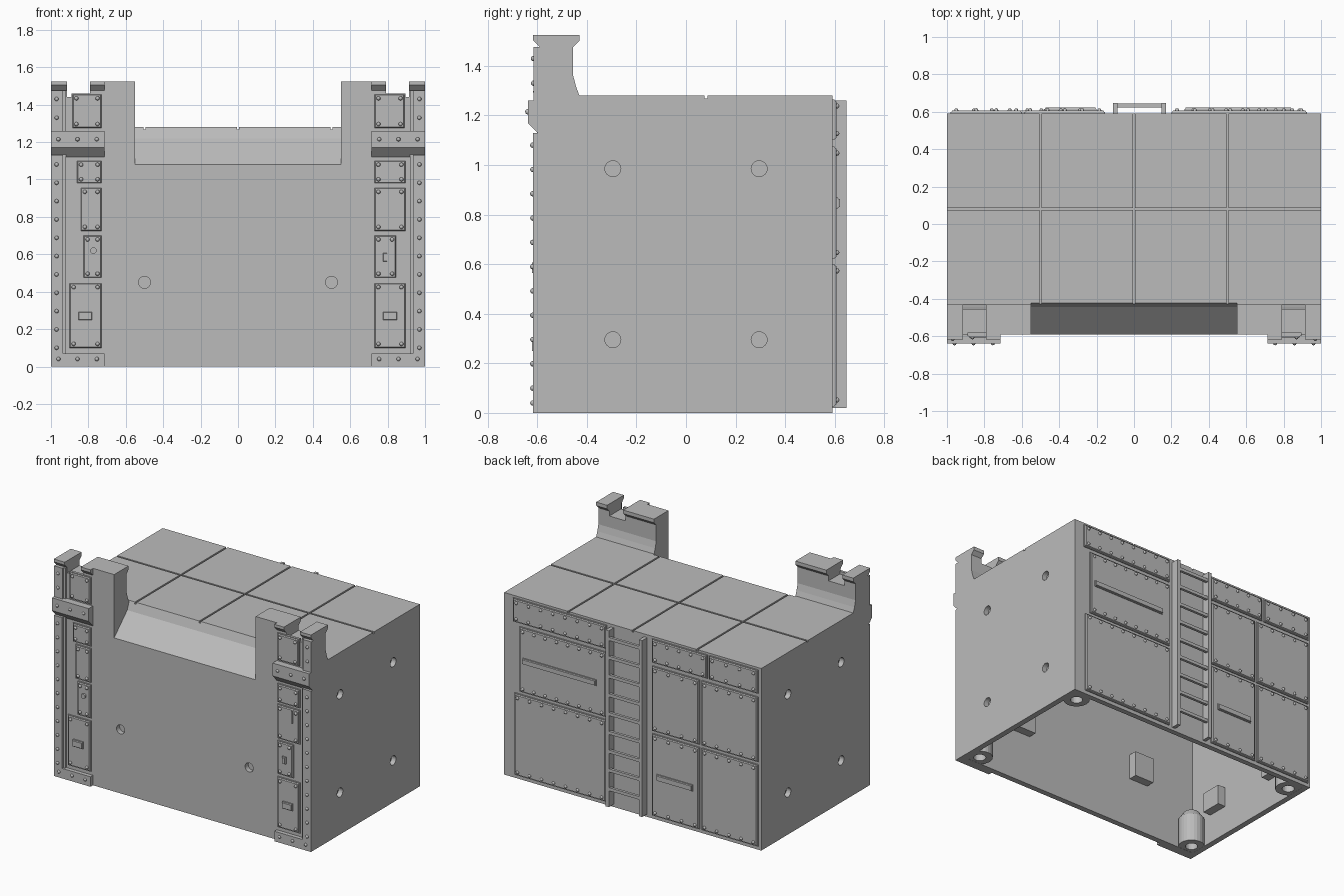
import bpy, bmesh, math
from mathutils import Matrix, Vector

if "Cube" in bpy.data.objects:
    bpy.data.objects.remove(bpy.data.objects["Cube"], do_unlink=True)

grey = bpy.data.materials.new("plain_grey")
grey.use_nodes = True
grey.diffuse_color = (0.5, 0.5, 0.5, 1)
grey.node_tree.nodes["Principled BSDF"].inputs["Base Color"].default_value = (0.5, 0.5, 0.5, 1)

FRONT, BACK, TOP = -0.59, 0.592, 1.28


def finish(name, bm, smooth=False):
    bmesh.ops.recalc_face_normals(bm, faces=bm.faces)
    mesh = bpy.data.meshes.new(name)
    bm.to_mesh(mesh)
    bm.free()
    mesh.materials.append(grey)
    for p in mesh.polygons:
        p.use_smooth = smooth
    ob = bpy.data.objects.new(name, mesh)
    bpy.context.collection.objects.link(ob)
    return ob


def add_box(bm, x0, x1, y0, y1, z0, z1):
    mid = Vector((x0 + x1, y0 + y1, z0 + z1)) / 2
    size = (abs(x1 - x0), abs(y1 - y0), abs(z1 - z0), 1)
    return bmesh.ops.create_cube(bm, size=1, matrix=Matrix.Translation(mid) @ Matrix.Diagonal(size))


def box(name, *dims):
    bm = bmesh.new()
    add_box(bm, *dims)
    return finish(name, bm)


def prism(name, outline, x0, x1):
    """Extrude a (y, z) outline along x."""
    bm = bmesh.new()
    face = bm.faces.new([bm.verts.new((x0, y, z)) for y, z in outline])
    new = bmesh.ops.extrude_face_region(bm, geom=[face])["geom"]
    bmesh.ops.translate(bm, vec=(x1 - x0, 0, 0), verts=[v for v in new if isinstance(v, bmesh.types.BMVert)])
    return finish(name, bm)


def peg(name, centre, axis, radius, depth):
    bm = bmesh.new()
    turn = Vector((0, 0, 1)).rotation_difference(Vector(axis)).to_matrix().to_4x4()
    bmesh.ops.create_cone(bm, cap_ends=True, segments=24, radius1=radius, radius2=radius,
                          depth=depth, matrix=Matrix.Translation(centre) @ turn)
    return finish(name, bm)


def cut(target, cutter):
    cutter.hide_render = True
    mod = target.modifiers.new("cut", 'BOOLEAN')
    mod.operation, mod.solver, mod.object = 'DIFFERENCE', 'EXACT', cutter
    bpy.context.view_layer.objects.active = target
    bpy.ops.object.modifier_apply(modifier=mod.name)
    bpy.data.objects.remove(cutter, do_unlink=True)


def plate(name, x0, x1, z0, z1, wall, out, rim=0.012):
    """Panel with a chamfered raised centre; out is -1 for front, 1 for back."""
    bm = bmesh.new()
    add_box(bm, x0, x1, wall - out * 0.01, wall + out * 0.008, z0, z1)
    bm.normal_update()
    face = max(bm.faces, key=lambda f: f.normal.y * out)
    bmesh.ops.inset_region(bm, faces=[face], thickness=rim * 0.6)
    bmesh.ops.inset_region(bm, faces=[face], thickness=rim * 0.5)
    bmesh.ops.translate(bm, vec=(0, out * 0.008, 0), verts=face.verts)
    return finish(name, bm)


def rivets(name, points):
    bm = bmesh.new()
    for p in points:
        bmesh.ops.create_uvsphere(bm, u_segments=8, v_segments=6, radius=0.011, matrix=Matrix.Translation(p))
    return finish(name, bm, True)


# Main block with the raised front towers
body = prism("body", [(FRONT, 0), (BACK, 0), (BACK, TOP), (-0.43, TOP), (-0.443, 1.315), (-0.455, 1.36),
                      (-0.455, 1.475), (-0.43, 1.5), (-0.43, 1.525), (FRONT, 1.525)], -1, 1)
cut(body, prism("centre_cut", [(-0.8, 1.08), (FRONT, 1.08), (-0.445, 1.22), (-0.42, 1.285),
                               (-0.42, 1.7), (-0.8, 1.7)], -0.55, 0.55))
cut(body, box("cavity", -0.96, 0.96, -0.55, 0.555, -0.5, 1.04))
for s in (-1, 1):
    cut(body, box("notch", s * 0.79, s * 0.915, -0.8, -0.3, 1.44, 1.7))

# Seams on the roof
for x in (-0.5, 0, 0.5):
    cut(body, box("seam", x - 0.006, x + 0.006, -0.5, 0.7, TOP - 0.012, 1.4))
cut(body, box("seam", -1.1, 1.1, 0.074, 0.086, TOP - 0.012, 1.4))

# Round sockets with a boss behind each one
for s in (-1, 1):
    cut(body, peg("socket", (s * 0.5, FRONT, 0.45), (0, 1, 0), 0.032, 0.07))
    box("front_boss", s * 0.5 - 0.075, s * 0.5 + 0.075, -0.552, -0.49, 0.36, 0.54)
    for y in (-0.295, 0.295):
        for z in (0.295, 0.985):
            cut(body, peg("socket", (s, y, z), (1, 0, 0), 0.032, 0.07))
            box("side_boss", s * 0.9, s * 0.962, y - 0.075, y + 0.075, z - 0.09, z + 0.05)

# Hollow corner posts under the block
for sx in (-1, 1):
    for sy in (-1, 1):
        bm = bmesh.new()
        outline = [(0.04, 0.1), (0.04, 0.001), (0.085, 0.001), (0.085, 0.2), (0.05, 0.25)]
        rings = [[bm.verts.new((sx * 0.9 + r * math.cos(a * math.tau / 24),
                                sy * 0.49 + r * math.sin(a * math.tau / 24), z))
                  for a in range(24)] for r, z in outline]
        for low, high in zip(rings, rings[1:]):
            for a in range(24):
                b = (a + 1) % 24
                bm.faces.new((low[a], low[b], high[b], high[a]))
        bm.faces.new(rings[0])
        bm.faces.new(rings[-1])
        finish("corner_post", bm)

# Riveted trim on the front corners
dots = []
for s in (-1, 1):
    box("edge_strip", s * 0.935, s, -0.618, -0.58, 0.07, 1.13)
    box("upper_edge_strip", s * 0.935, s, -0.615, -0.58, 1.25, 1.476)
    box("strip_lip", s * 0.92, s * 0.935, -0.602, -0.58, 0.07, 1.476)
    box("base_block", s * 0.715, s, -0.618, -0.58, 0, 0.07)
    prism("band", [(-0.58, 1.26), (-0.638, 1.26), (-0.638, 1.17), (FRONT, 1.12), (-0.58, 1.12)], s * 0.715, s)
    for x0, x1 in ((0.715, 0.79), (0.915, 1)):
        prism("tower_cap", [(-0.58, 1.525), (-0.618, 1.525), (-0.618, 1.505),
                            (FRONT, 1.476), (-0.58, 1.476)], s * x0, s * x1)
    dots += [(s * 0.97, -0.618, 0.1 + 0.098 * i) for i in range(11)]
    dots += [(s * 0.97, -0.615, z) for z in (1.33, 1.43)]
    for x in (0.755, 0.858, 0.96):
        dots += [(s * x, -0.618, 0.04), (s * x, -0.638, 1.215)]

# Front panels: side, inner x, outer x, bottom, top
panels = [(-1, 0.89, 1.27, 1.46), (-1, 0.865, 0.975, 1.105), (-1, 0.845, 0.72, 0.96),
          (-1, 0.83, 0.47, 0.705), (-1, 0.905, 0.095, 0.45), (1, 0.895, 1.27, 1.46),
          (1, 0.9, 0.975, 1.105), (1, 0.9, 0.72, 0.96), (1, 0.85, 0.47, 0.705), (1, 0.9, 0.095, 0.45)]
for s, outer, z0, z1 in panels:
    x0, x1 = sorted((s * 0.725, s * outer))
    plate("front_panel", x0, x1, z0, z1, FRONT, -1)
    dots += [(x, FRONT - 0.016, z) for x in (x0 + 0.026, x1 - 0.026) for z in (z0 + 0.026, z1 - 0.026)]
rivets("front_rivets", dots)

# Small fittings on the front panels
for x in (-0.817, 0.813):
    plate("panel_label", x - 0.04, x + 0.04, 0.245, 0.295, FRONT - 0.016, -1, 0.008)
plate("panel_switch", 0.772, 0.8, 0.56, 0.61, FRONT - 0.016, -1, 0.006)
peg("panel_knob", (-0.773, FRONT - 0.018, 0.62), (0, 1, 0), 0.017, 0.02)
box("panel_lever", 0.842, 0.852, -0.614, -0.6, 0.86, 0.95)

# Back panels: x range, z range
dots = []
rows = {"top": (1.1, 1.265), "middle": (0.62, 1.075), "bottom": (0.025, 0.6)}
columns = {"top": [(0.2, 0.925), (-0.585, -0.155), (-0.98, -0.6)],
           "middle": [(0.2, 0.875), (-0.525, -0.155), (-0.98, -0.54)],
           "bottom": [(0.2, 0.915), (-0.525, -0.155), (-0.98, -0.54)]}
for row, (z0, z1) in rows.items():
    for x0, x1 in columns[row]:
        plate(row + "_back_panel", x0, x1, z0, z1, BACK, 1)
        count = round((x1 - x0) / 0.09)
        for i in range(count):
            x = x0 + 0.03 + (x1 - x0 - 0.06) * i / (count - 1)
            dots += [(x, BACK + 0.016, z0 + 0.027), (x, BACK + 0.016, z1 - 0.027)]
rivets("back_rivets", dots)
plate("long_handle", 0.27, 0.845, 0.825, 0.868, BACK + 0.014, 1, 0.008)
plate("short_handle", -0.48, -0.2, 0.285, 0.33, BACK + 0.014, 1, 0.008)

# Ladder
for x in (-0.113, 0.147):
    box("ladder_rail", x, x + 0.025, BACK - 0.01, 0.648, 0.02, 1.26)
for i in range(9):
    z = 1.2 - 0.132 * i
    box("ladder_rung", -0.1, 0.16, 0.624, 0.643, z - 0.011, z + 0.011)
